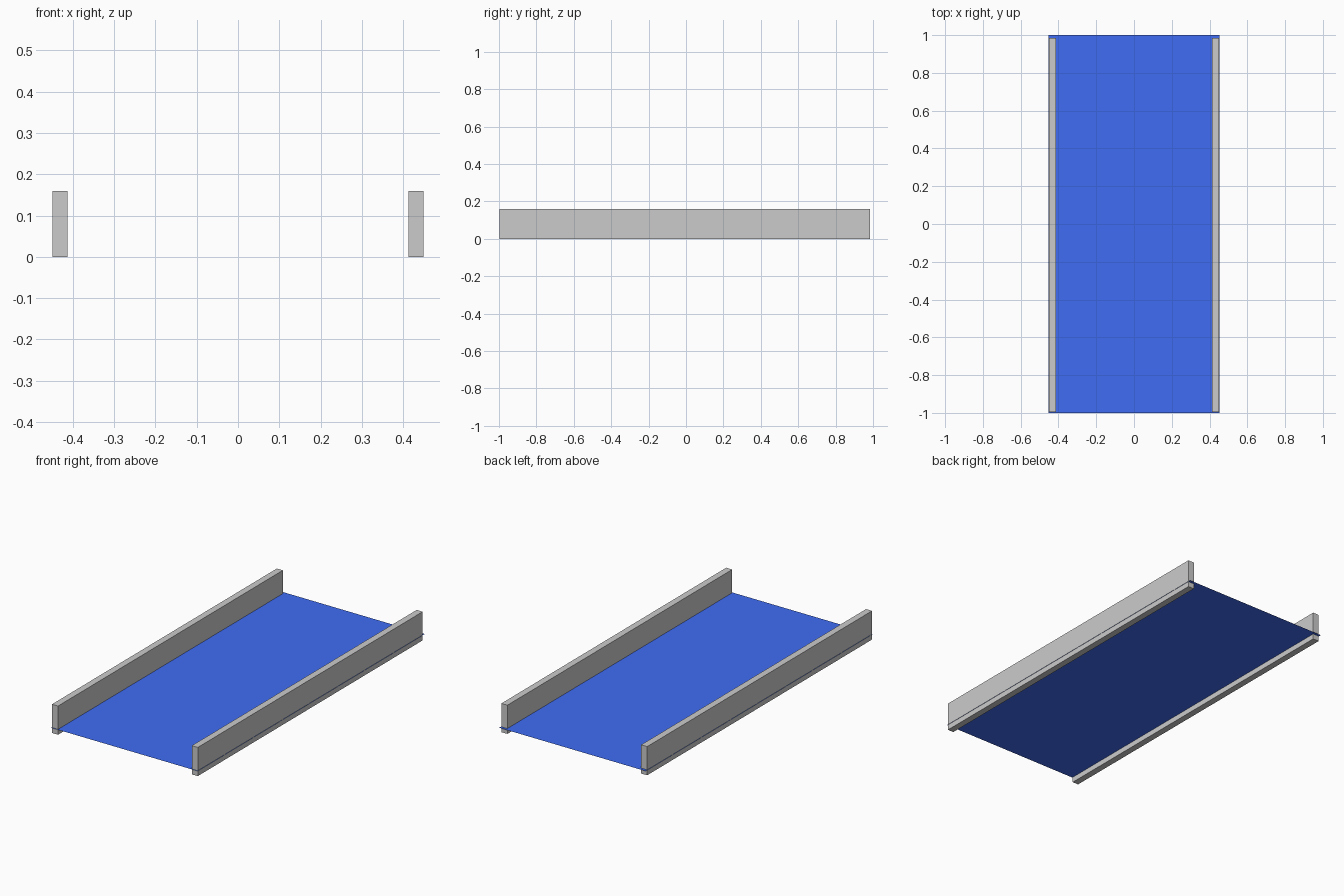
import bpy

if "Cube" in bpy.data.objects:
    bpy.data.objects.remove(bpy.data.objects["Cube"])

# Belt: a single flat sheet running the full length
bpy.ops.mesh.primitive_plane_add(size=1, location=(0, 0, 0.03))
belt = bpy.context.object
belt.name = "belt_surface"
belt.scale = (0.903, 2.0, 1)
blue = bpy.data.materials.new("belt_blue")
blue.diffuse_color = (0.05, 0.15, 0.9, 1)
blue.use_nodes = True
blue.node_tree.nodes["Principled BSDF"].inputs["Base Color"].default_value = blue.diffuse_color
belt.data.materials.append(blue)

# Side rails: upright boards along both edges
for side, name in ((-1, "left_rail"), (1, "right_rail")):
    bpy.ops.mesh.primitive_cube_add(size=1, location=(side * 0.431, -0.006, 0.08))
    rail = bpy.context.object
    rail.name = name
    rail.scale = (0.037, 1.98, 0.16)
